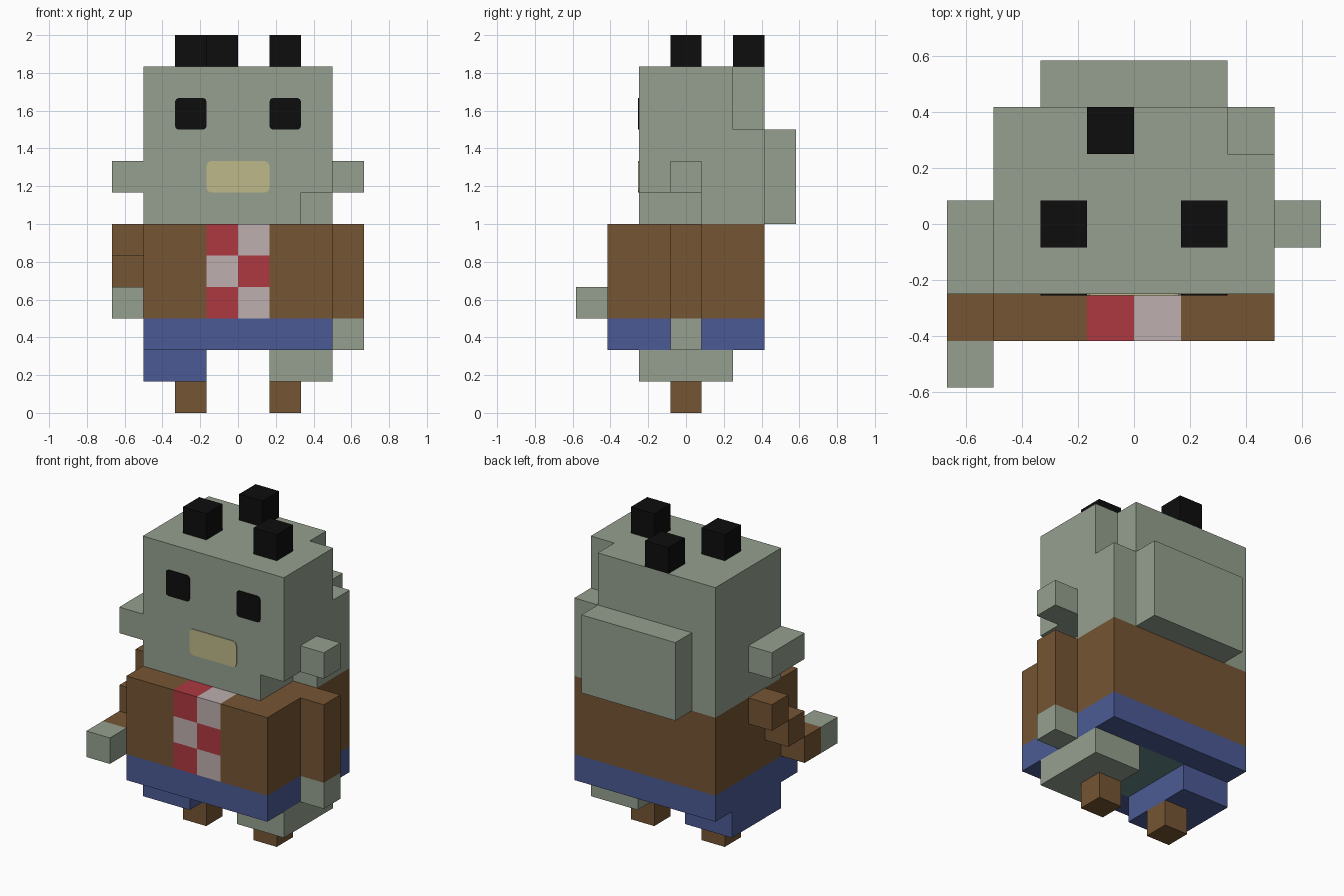
import bpy
import bmesh

cube = bpy.data.objects.get("Cube")
if cube:
    bpy.data.objects.remove(cube, do_unlink=True)

U = 1 / 6  # one block


def make_material(name, rgb):
    """Flat material from 0-255 display values."""
    lin = [((c / 255 + 0.055) / 1.055) ** 2.4 if c > 10 else c / 255 / 12.92 for c in rgb]
    mat = bpy.data.materials.new(name)
    mat.use_nodes = True
    bsdf = mat.node_tree.nodes["Principled BSDF"]
    bsdf.inputs["Base Color"].default_value = (*lin, 1)
    bsdf.inputs["Roughness"].default_value = 0.9
    mat.diffuse_color = (*lin, 1)
    return mat


SKIN = make_material("grey_green_skin", (149, 160, 143))
BROWN = make_material("brown_cloth", (117, 85, 51))
BLUE = make_material("blue_trousers", (75, 90, 148))
TEAL = make_material("teal_lining", (98, 137, 137))
RED = make_material("red_check", (173, 57, 65))
PALE = make_material("pale_check", (190, 175, 175))
KHAKI = make_material("khaki_mouth", (190, 186, 138))
BLACK = make_material("black", (13, 13, 13))


def box(name, xs, ys, zs, mats, cuts=(), rule=None, chamfer=0):
    """Box from ranges in blocks, cut along (axis, position) and coloured by a rule."""
    bm = bmesh.new()
    bmesh.ops.create_cube(bm, size=1)
    for v in bm.verts:
        for i, (a, b) in enumerate((xs, ys, zs)):
            v.co[i] = U * (a if v.co[i] < 0 else b)
    if chamfer:  # clip the corners seen from the front
        edges = [e for e in bm.edges
                 if abs(e.verts[0].co.y - e.verts[1].co.y) > 1e-5]
        bmesh.ops.bevel(bm, geom=edges, offset=chamfer, segments=2,
                        profile=0.5, affect='EDGES')
    for axis, pos in cuts:
        point, normal = [0, 0, 0], [0, 0, 0]
        point[axis], normal[axis] = pos * U, 1
        bmesh.ops.bisect_plane(bm, geom=bm.verts[:] + bm.edges[:] + bm.faces[:],
                               plane_co=point, plane_no=normal)
    bm.normal_update()
    if rule:
        for f in bm.faces:
            f.material_index = rule(f.calc_center_median() / U, f.normal)
    mesh = bpy.data.meshes.new(name)
    bm.to_mesh(mesh)
    bm.free()
    obj = bpy.data.objects.new(name, mesh)
    bpy.context.collection.objects.link(obj)
    for m in mats:
        mesh.materials.append(m)
    return obj


def carve(obj, xs, ys, zs):
    """Remove a box-shaped notch from obj."""
    cutter = box("notch_cutter", xs, ys, zs, [SKIN])
    cutter.hide_render = True
    mod = obj.modifiers.new("notch", 'BOOLEAN')
    mod.operation, mod.solver, mod.object = 'DIFFERENCE', 'EXACT', cutter
    bpy.context.view_layer.objects.active = obj
    bpy.ops.object.modifier_apply(modifier=mod.name)
    bpy.data.objects.remove(cutter, do_unlink=True)


# Head with a missing rear top corner and a missing jaw corner
head = box("head", (-3, 3), (-1.5, 2.5), (6, 11), [SKIN])
carve(head, (2, 4), (1.5, 3.5), (9, 12))
carve(head, (2, 4), (-2.5, 0.5), (5, 7))
box("head_back", (-2, 2), (2.5, 3.5), (6, 9), [SKIN])

# Ears
box("right_ear", (-4, -3), (-1.5, 0.5), (7, 8), [SKIN])
box("left_ear", (3, 4), (-0.5, 0.5), (7, 8), [SKIN])

# Hair tufts
for i, (x, y) in enumerate(((-2, -0.5), (1, -0.5), (-1, 1.5))):
    box(f"hair_tuft_{i + 1}", (x, x + 1), (y, y + 1), (11, 12), [BLACK])

# Face plates
for side, x in (("right", -2), ("left", 1)):
    box(f"{side}_eye", (x, x + 1), (-1.53, -1.5), (9, 10), [BLACK], chamfer=0.018)
box("mouth", (-1, 1), (-1.53, -1.5), (7, 8), [KHAKI], chamfer=0.025)


# Jacket with a checked shirt front that wraps over the top edge
def shirt_rule(c, n):
    front = n.y < -0.5
    lip = n.z > 0.5 and c.y < -1.5
    if abs(c.x) < 1 and (front or lip):
        row = min(int(c.z), 5)
        return 1 + (row + (c.x > 0)) % 2
    return 0


box("torso", (-3, 3), (-2.5, 2.5), (3, 6), [BROWN, RED, PALE],
    [(0, -1), (0, 0), (0, 1), (1, -1.5), (2, 4), (2, 5)],
    lambda c, n: (0, 2, 1)[shirt_rule(c, n)])

# Trousers, with a teal patch underneath between the legs
box("hips", (-3, 3), (-2.5, 2.5), (2, 3), [BLUE, TEAL],
    [(0, -1), (0, 1), (1, -1.5), (1, 1.5)],
    lambda c, n: int(n.z < -0.5 and abs(c.x) < 1 and abs(c.y) < 1.5))

# Legs and feet
for side, x, foot_x, mat in (("right", -3, -2, BLUE), ("left", 1, 1, SKIN)):
    box(f"{side}_leg", (x, x + 2), (-1.5, 1.5), (1, 2), [mat])
    box(f"{side}_foot", (foot_x, foot_x + 1), (-0.5, 0.5), (0, 1), [BROWN])

# Left arm hangs straight down
box("left_sleeve", (3, 4), (-0.5, 0.5), (3, 6), [BROWN])
box("left_hand", (3, 4), (-0.5, 0.5), (2, 3), [SKIN])

# Right arm steps forward and down
for i in range(3):
    box(f"right_sleeve_{i + 1}", (-4, -3), (-0.5 - i, 0.5 - i), (5 - i, 6 - i), [BROWN])
box("right_hand", (-4, -3), (-3.5, -2.5), (3, 4), [SKIN])
